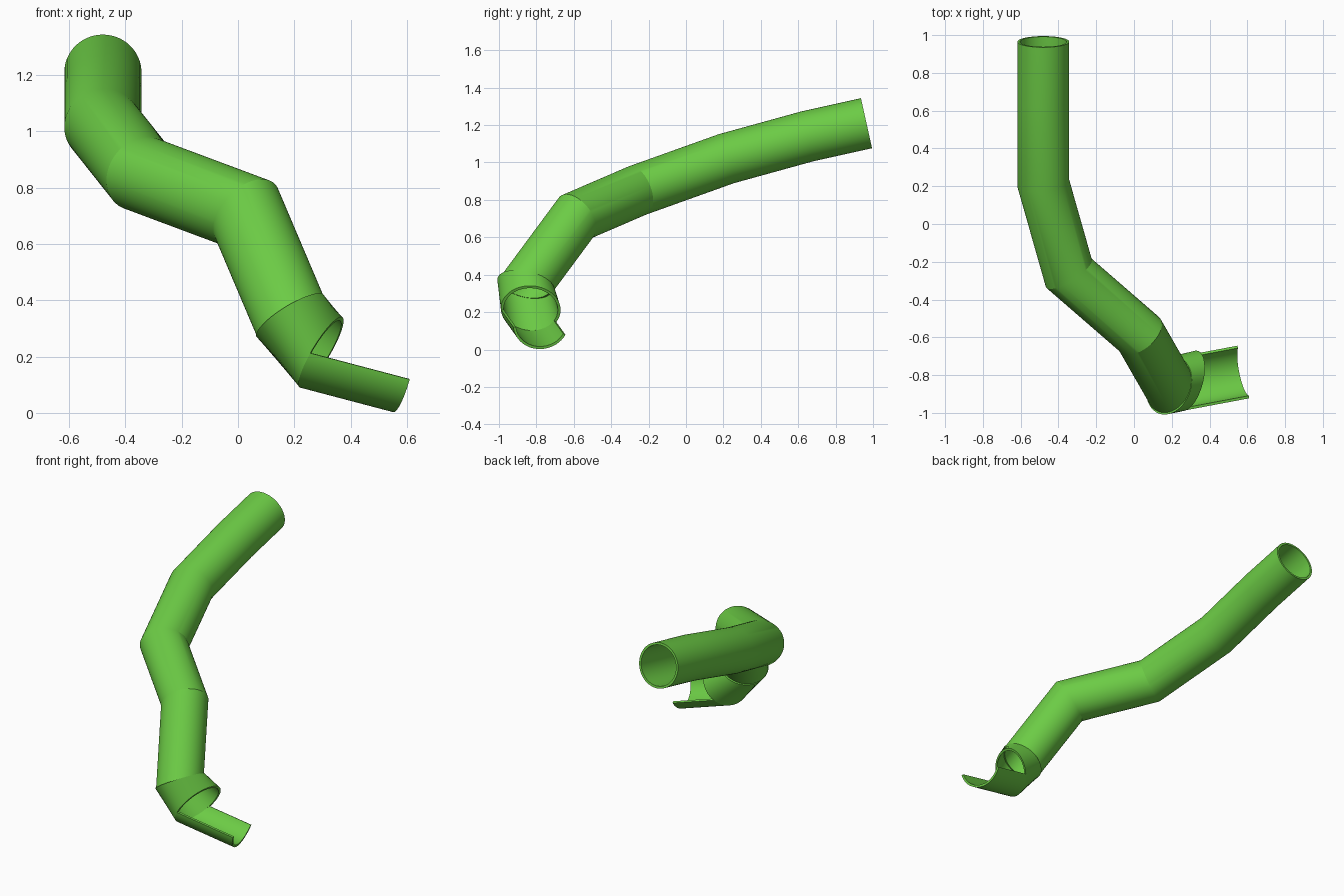
import bpy, bmesh, math
from mathutils import Vector

if "Cube" in bpy.data.objects:
    bpy.data.objects.remove(bpy.data.objects["Cube"])

SIDES = 64
WALL = 0.014
green = bpy.data.materials.new("green_plastic")
green.diffuse_color = (0.15, 0.6, 0.06, 1)
green.use_nodes = True
green.node_tree.nodes["Principled BSDF"].inputs["Base Color"].default_value = green.diffuse_color


def ring(center, axis, normal, a, b, start=0, end=360, count=SIDES):
    """Ellipse across axis, slid along the axis onto the plane of normal."""
    u = Vector((0, 0, 1)).cross(axis).normalized()
    v = axis.cross(u).normalized()
    closed = abs(end - start) == 360
    pts = []
    for i in range(count):
        t = math.radians(start + (end - start) * i / (count if closed else count - 1))
        o = u * a * math.cos(t) + v * b * math.sin(t)
        pts.append(center + o - axis * (o.dot(normal) / axis.dot(normal)))
    return pts


def shell(name, outer, inner, closed=True):
    """Skin outer and inner ring lists into one walled pipe."""
    bm = bmesh.new()
    out = [[bm.verts.new(p) for p in r] for r in outer]
    inn = [[bm.verts.new(p) for p in r] for r in inner]
    loops = out + inn[::-1]
    n = len(loops[0])
    for k, l0 in enumerate(loops):
        l1 = loops[(k + 1) % len(loops)]
        for i in range(n if closed else n - 1):
            j = (i + 1) % n
            bm.faces.new((l0[i], l0[j], l1[j], l1[i]))
    if not closed:
        for i in (0, n - 1):
            for k in range(len(out) - 1):
                bm.faces.new((out[k][i], out[k + 1][i], inn[k + 1][i], inn[k][i]))
    bmesh.ops.recalc_face_normals(bm, faces=bm.faces)
    me = bpy.data.meshes.new(name)
    bm.to_mesh(me)
    bm.free()
    me.materials.append(green)
    ob = bpy.data.objects.new(name, me)
    bpy.context.collection.objects.link(ob)
    bpy.ops.object.select_all(action='DESELECT')
    ob.select_set(True)
    bpy.context.view_layer.objects.active = ob
    bpy.ops.object.shade_smooth_by_angle(angle=math.radians(20))
    return ob


# Centre line of the slide, from the top opening to the exit
path = [Vector(p) for p in [
    (-0.48, 0.965, 1.21), (-0.48, 0.65, 1.14), (-0.48, 0.215, 1.02),
    (-0.345, -0.26, 0.85), (0.03, -0.585, 0.71), (0.185, -0.855, 0.345),
    (0.295, -0.83, 0.215), (0.587, -0.775, 0.138)]]
dirs = [(q - p).normalized() for p, q in zip(path, path[1:])]
bend_a = (dirs[4] + dirs[5]).normalized()
mouth = Vector((0.87, -0.2, -0.5)).normalized()


# Main tube with mitred bends
def mitred(r):
    rings = [ring(path[0], dirs[0], dirs[0], r, r)]
    for i in range(1, 6):
        n = (dirs[i - 1] + dirs[i]).normalized()
        d = dirs[i - 1]
        rings.append([p + d * ((path[i] - p).dot(n) / d.dot(n)) for p in rings[-1]])
    return rings


shell("slide_tube", mitred(0.137), mitred(0.137 - WALL))


# Slightly wider exit sleeve
def sleeve(t):
    return [ring(path[5], dirs[5], bend_a, 0.147 - t, 0.139 - t),
            ring(path[6], dirs[6], mouth, 0.151 - t, 0.14 - t)]


shell("exit_sleeve", sleeve(0), sleeve(WALL))


# Open trough at the bottom
# (u points to +y, so the arc runs from the front rim under to the back rim)
def trough(t):
    return [ring(c, dirs[6], n, 0.151 - t, 0.14 - t, 188, 334, 40)
            for c, n in ((path[6], mouth), (path[7], dirs[6]))]


shell("exit_trough", trough(0), trough(WALL), closed=False)
